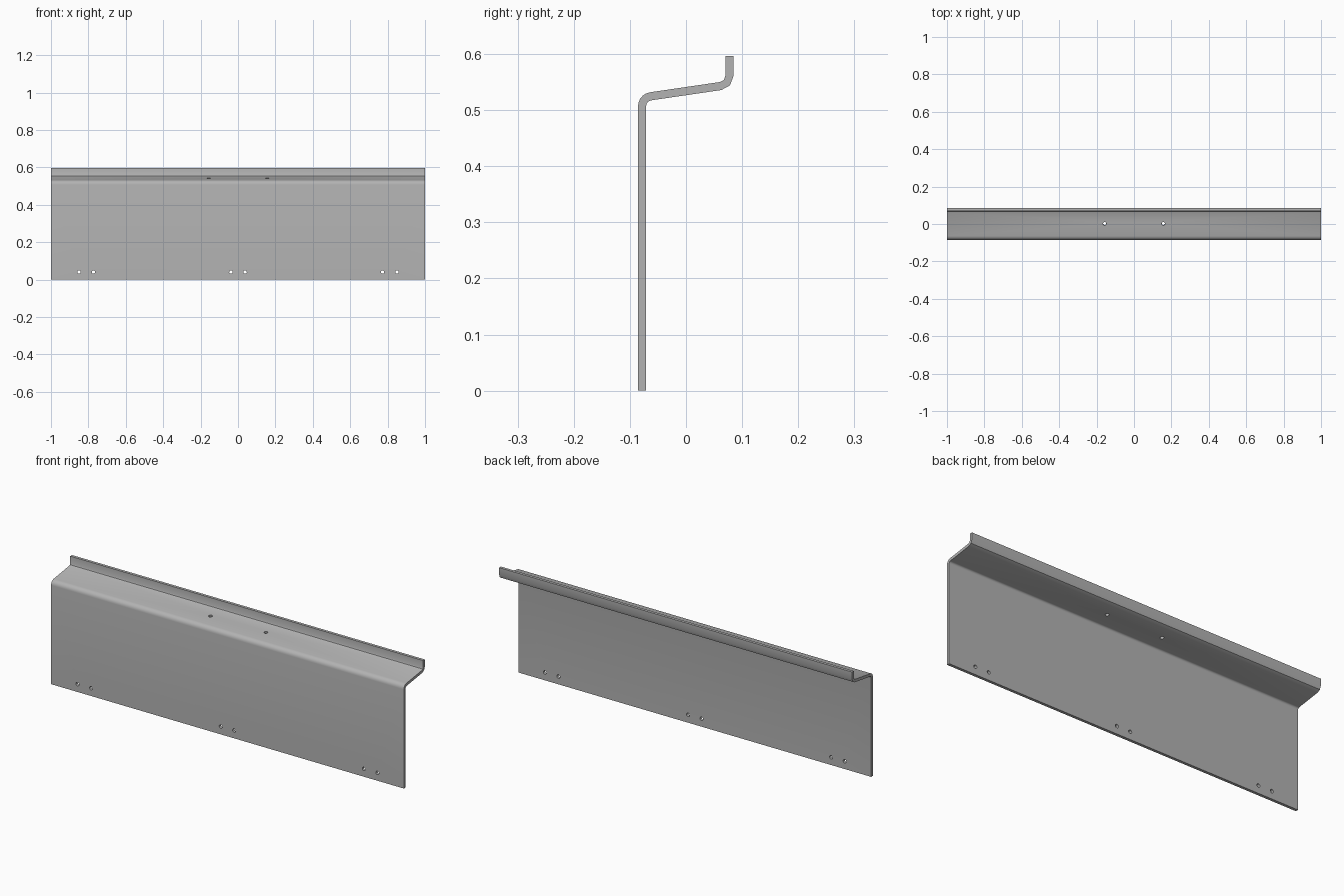
import bpy
import bmesh
from math import cos, sin, radians
from mathutils import Matrix, Vector

cube = bpy.data.objects.get("Cube")
if cube:
    bpy.data.objects.remove(cube, do_unlink=True)

INNER, OUTER, TILT = 0.0105, 0.025, 8.3

# Sheet metal colour
steel = bpy.data.materials.new("plain grey steel")
steel.use_nodes = True
grey = (0.45, 0.45, 0.45, 1)
steel.diffuse_color = grey
steel.node_tree.nodes["Principled BSDF"].inputs["Base Color"].default_value = grey


def arc(cy, cz, radius, start, end, steps):
    angles = [radians(start + (end - start) * i / steps) for i in range(steps + 1)]
    return [(cy + radius * cos(a), cz + radius * sin(a)) for a in angles]


def make_object(name, bm):
    bmesh.ops.recalc_face_normals(bm, faces=bm.faces)
    mesh = bpy.data.meshes.new(name)
    bm.to_mesh(mesh)
    bm.free()
    obj = bpy.data.objects.new(name, mesh)
    bpy.context.collection.objects.link(obj)
    return obj


# One side of the bent sheet: vertical wall, lower bend, shelf, upper bend, lip
def side(lower_radius, upper_radius, wall_y, lip_y):
    return ([(wall_y, 0)]
            + arc(-0.0605, 0.507, lower_radius, 180, 90 + TILT, 5)
            + arc(0.0595, 0.5605, upper_radius, TILT - 90, 0, 2)
            + [(lip_y, 0.5965)])


outline = side(OUTER, INNER, -0.0855, 0.07) + side(INNER, OUTER, -0.071, 0.0845)[::-1]
bm = bmesh.new()
profile = bm.faces.new([bm.verts.new((-1, y, z)) for y, z in outline])
swept = bmesh.ops.extrude_face_region(bm, geom=[profile])
bmesh.ops.translate(bm, vec=(2, 0, 0),
                    verts=[v for v in swept["geom"] if isinstance(v, bmesh.types.BMVert)])
panel = make_object("bent_panel", bm)
panel.data.materials.append(steel)

# Drill holes: pairs along the bottom edge and one pair in the shelf
bm = bmesh.new()


def drill(center, axis):
    turn = Vector((0, 0, 1)).rotation_difference(Vector(axis)).to_matrix().to_4x4()
    bmesh.ops.create_cone(bm, cap_ends=True, segments=16, radius1=0.009, radius2=0.009,
                          depth=0.06, matrix=Matrix.Translation(center) @ turn)


for sign in (-1, 1):
    for x in (0.038, 0.773, 0.85):
        drill((sign * x, -0.078, 0.04), (0, 1, 0))
    drill((sign * 0.157, 0.003, 0.534), (0, -sin(radians(TILT)), cos(radians(TILT))))
cutter = make_object("hole_cutter", bm)
cutter.hide_render = True

cut = panel.modifiers.new("holes", "BOOLEAN")
cut.operation = "DIFFERENCE"
cut.solver = "EXACT"
cut.object = cutter
bpy.context.view_layer.objects.active = panel
panel.select_set(True)
cutter.select_set(False)
bpy.ops.object.modifier_apply(modifier=cut.name)
bpy.data.objects.remove(cutter, do_unlink=True)

# Smooth the rounded bend while keeping sheet edges crisp
bpy.ops.object.shade_smooth_by_angle(angle=radians(30))
